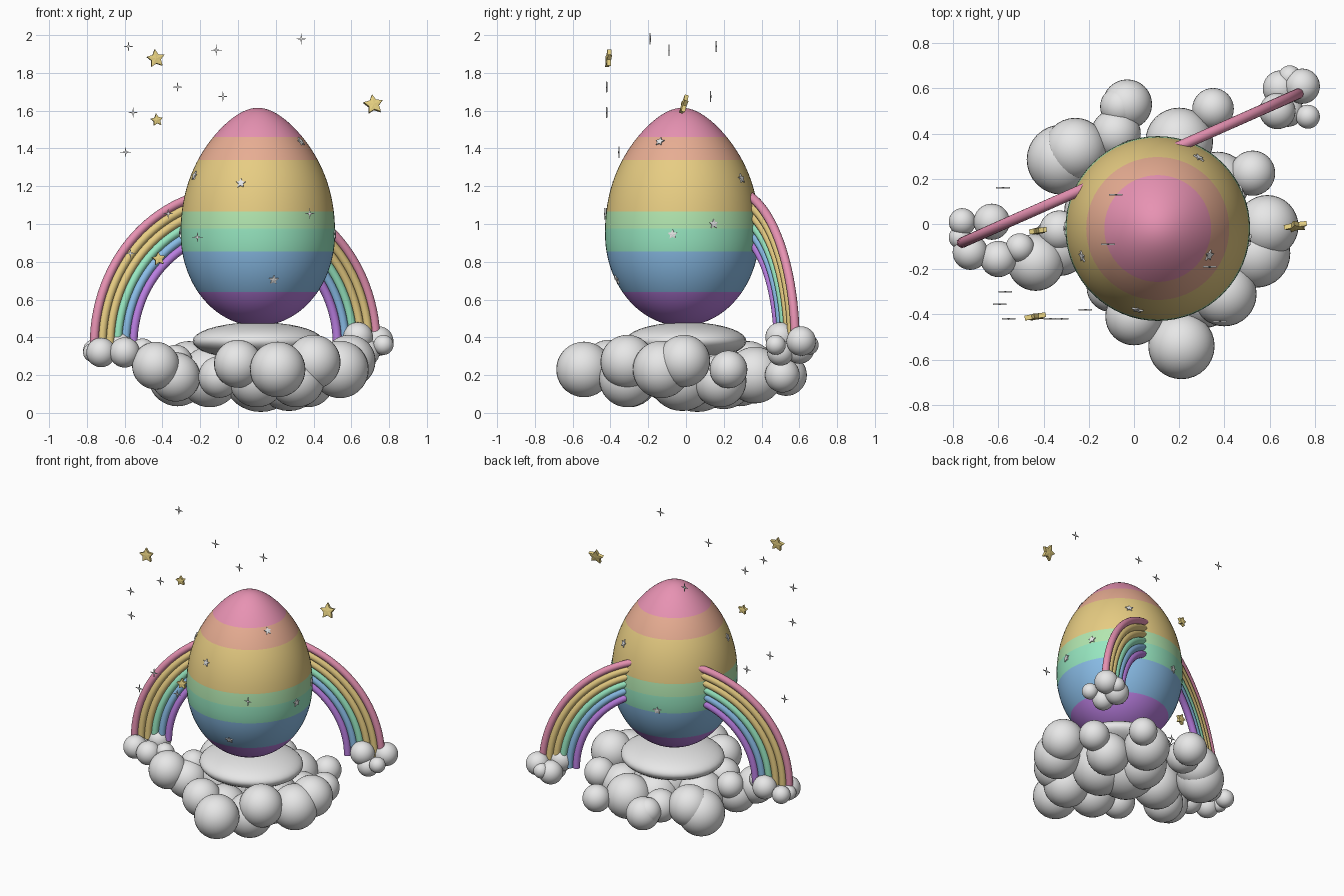
import bpy, bmesh
from math import sin, cos, pi, sqrt, radians, atan2
from mathutils import Vector, Matrix

cube = bpy.data.objects.get("Cube")
if cube:
    bpy.data.objects.remove(cube, do_unlink=True)


def material(name, rgb):
    m = bpy.data.materials.new(name)
    m.use_nodes = True
    color = (*rgb, 1)
    m.diffuse_color = color
    m.node_tree.nodes["Principled BSDF"].inputs["Base Color"].default_value = color
    return m


PINK = material("pink", (1, .36, .56))
ORANGE = material("peach", (.94, .49, .34))
YELLOW = material("yellow", (.92, .7, .26))
GREEN = material("light_green", (.52, .92, .5))
TEAL = material("mint", (.35, .9, .6))
BLUE = material("sky_blue", (.27, .54, .85))
PURPLE = material("purple", (.49, .21, .75))
WHITE = material("cloud_white", (.8, .8, .8))
GOLD = material("star_gold", (.9, .72, .25))


def finish(name, bm, mats, smooth=True):
    bmesh.ops.recalc_face_normals(bm, faces=bm.faces)
    me = bpy.data.meshes.new(name)
    bm.to_mesh(me)
    bm.free()
    for m in mats:
        me.materials.append(m)
    ob = bpy.data.objects.new(name, me)
    bpy.context.collection.objects.link(ob)
    for p in me.polygons:
        p.use_smooth = smooth
    return ob


# Striped egg: a lathed profile with rings on every stripe edge
EGG = Vector((.105, -.02, 0))
BOTTOM, WIDEST, TOP, GIRTH = .46, .95, 1.615, .409
STRIPES = [.64, .855, .975, 1.065, 1.34, 1.46]


def egg_radius(z):
    if z > WIDEST:
        t = (z - WIDEST) / (TOP - WIDEST)
        return GIRTH * sqrt(max(0, 1 - t * t)) * (1 - .22 * t ** 3)
    t = (WIDEST - z) / (WIDEST - BOTTOM)
    return GIRTH * sqrt(max(0, 1 - t * t))


def build_egg(segments=64, rings=48):
    heights = [(BOTTOM + TOP) / 2 - (TOP - BOTTOM) / 2 * cos(pi * i / rings)
               for i in range(1, rings)]
    heights = [z for z in heights if min(abs(z - s) for s in STRIPES) > .008]
    heights = sorted(heights + STRIPES)
    bm = bmesh.new()
    loops = []
    for z in heights:
        r = egg_radius(z)
        loops.append([bm.verts.new(EGG + Vector((r * cos(2 * pi * k / segments),
                      r * sin(2 * pi * k / segments), z))) for k in range(segments)])
    poles = [bm.verts.new(EGG + Vector((0, 0, z))) for z in (BOTTOM, TOP)]
    for k in range(segments):
        n = (k + 1) % segments
        for a, b in zip(loops, loops[1:]):
            bm.faces.new((a[k], a[n], b[n], b[k]))
        bm.faces.new((poles[0], loops[0][n], loops[0][k]))
        bm.faces.new((poles[1], loops[-1][k], loops[-1][n]))
    for f in bm.faces:
        z = f.calc_center_median().z
        f.material_index = sum(z > s for s in STRIPES)
    finish("striped_egg", bm, [PURPLE, BLUE, TEAL, GREEN, YELLOW, ORANGE, PINK])


build_egg()


# Rainbow arch: six nested tubes running through the back of the egg
def arch_tube(name, radius, mat):
    cu = bpy.data.curves.new(name, "CURVE")
    cu.dimensions = "3D"
    cu.bevel_depth = .0235
    cu.bevel_resolution = 6
    cu.use_fill_caps = True
    cu.materials.append(mat)
    sp = cu.splines.new("POLY")
    steps = 56
    sp.points.add(steps)
    for i, p in enumerate(sp.points):
        a = pi * i / steps
        p.co = (radius * cos(a), 0, radius * sin(a), 1)
    sp.use_smooth = True
    ob = bpy.data.objects.new(name, cu)
    ob.location = (-.015, .248, .363)
    ob.rotation_euler.z = radians(23.9)
    bpy.context.collection.objects.link(ob)
    bpy.ops.object.select_all(action="DESELECT")
    ob.select_set(True)
    bpy.context.view_layer.objects.active = ob
    bpy.ops.object.convert(target="MESH")
    bpy.ops.object.shade_smooth_by_angle(angle=radians(50))


for i, (label, mat) in enumerate([("pink", PINK), ("gold", YELLOW), ("yellow", YELLOW),
                                  ("mint", TEAL), ("blue", BLUE), ("purple", PURPLE)]):
    arch_tube("rainbow_" + label, .816 - .045 * i, mat)


# Clouds: clusters of overlapping balls given as x, y, z, radius
def cloud(name, balls):
    bm = bmesh.new()
    for x, y, z, r in balls:
        bmesh.ops.create_uvsphere(bm, u_segments=32, v_segments=18, radius=r,
                                  matrix=Matrix.Translation((x, y, z)))
    return finish(name, bm, [WHITE])


cloud("cloud_front", [
    (.21, -.54, .23, .147), (0, -.41, .26, .127), (.4, -.31, .27, .143),
    (.31, -.31, .18, .15), (-.1, -.28, .19, .11), (.54, -.13, .23, .152),
    (.59, -.01, .275, .138), (.1, -.3, .18, .15)])
cloud("cloud_back", [
    (-.03, .53, .2, .11), (-.06, .52, .22, .09), (-.32, .285, .19, .155),
    (-.26, .33, .24, .14), (.35, .51, .2, .092), (.525, .225, .23, .1),
    (.2, .365, .2, .15), (-.08, .4, .22, .11), (.37, .18, .17, .14)])
cloud("cloud_left_and_middle", [
    (-.435, -.17, .25, .126), (-.33, -.03, .27, .09), (-.33, -.1, .19, .13),
    (-.15, .05, .19, .16), (.12, .06, .215, .21), (.27, -.02, .19, .18), (.1, .2, .18, .16)])
cloud("rainbow_cloud_a", [
    (-.63, .01, .35, .08), (-.76, .01, .33, .06), (-.725, -.125, .32, .078),
    (-.6, -.155, .32, .08), (-.505, -.105, .33, .064), (-.77, -.06, .32, .05)])
cloud("rainbow_cloud_b", [
    (.745, .61, .38, .078), (.65, .6, .34, .08), (.635, .5, .4, .08),
    (.77, .475, .36, .053), (.69, .65, .36, .052), (.68, .5, .32, .07)])

# Flattened cushion under the egg
cushion = cloud("cloud_cushion", [(0, 0, 0, 1)])
cushion.scale = (.345, .32, .1)
cushion.location = (.105, 0, .38)


# Stars: flat prisms with alternating long and short points
def star(name, place, normal, points, outer, inner, depth, mat, spin=0):
    bm = bmesh.new()
    sides = []
    for y in (-depth / 2, depth / 2):
        ring = []
        for k in range(points * 2):
            r = inner if k % 2 else outer
            a = pi / 2 + spin + pi * k / points
            ring.append(bm.verts.new((r * cos(a), y, r * sin(a))))
        hub = bm.verts.new((0, y * 1.3, 0))
        for a, b in zip(ring, ring[1:] + ring[:1]):
            bm.faces.new((hub, a, b))
        sides.append(ring)
    for k in range(points * 2):
        n = (k + 1) % (points * 2)
        bm.faces.new((sides[0][k], sides[0][n], sides[1][n], sides[1][k]))
    ob = finish(name, bm, [mat], smooth=False)
    ob.location = place
    ob.rotation_euler = Vector(normal).to_track_quat("-Y", "Z").to_euler()


# Floating gold stars
for x, y, z, r, tilt in [(-.435, -.41, 1.875, .05, .1), (.717, -.01, 1.632, .054, .3),
                         (-.43, -.03, 1.55, .034, 0), (-.42, -.03, .815, .037, .1)]:
    star("gold_star", (x, y, z), (.15, -1, tilt), 5, r, r * .52, .021, GOLD, .12)

# Thin four-pointed sparkles
for x, y, z in [(-.58, .16, 1.94), (-.115, -.09, 1.92), (.335, -.19, 1.98),
                (-.32, -.42, 1.725), (-.08, .13, 1.675), (-.555, -.42, 1.59),
                (-.595, -.355, 1.38), (-.37, -.42, 1.055), (-.215, -.38, .93),
                (-.57, -.3, .845), (.38, -.43, 1.055)]:
    star("sparkle", (x, y, z), (0, -1, 0), 4, .03, .006, .006, WHITE)

# Small stars lying on the egg shell, given as x, y direction and height
for dx, dy, z in [(-.09, -.36, 1.215), (.24, -.125, 1.435), (-.325, -.12, 1.255),
                  (.08, -.33, .705), (.18, .31, 1.24), (.38, .17, 1.0),
                  (.4, -.05, .945), (-.4, 0, .95), (-.13, .38, .87)]:
    az = atan2(dy, dx)
    r = egg_radius(z)
    slope = (egg_radius(z - .01) - egg_radius(z + .01)) / .02
    place = EGG + Vector((r * cos(az), r * sin(az), z))
    star("shell_star", place, (cos(az), sin(az), slope), 5, .027, .013, .012, WHITE)
